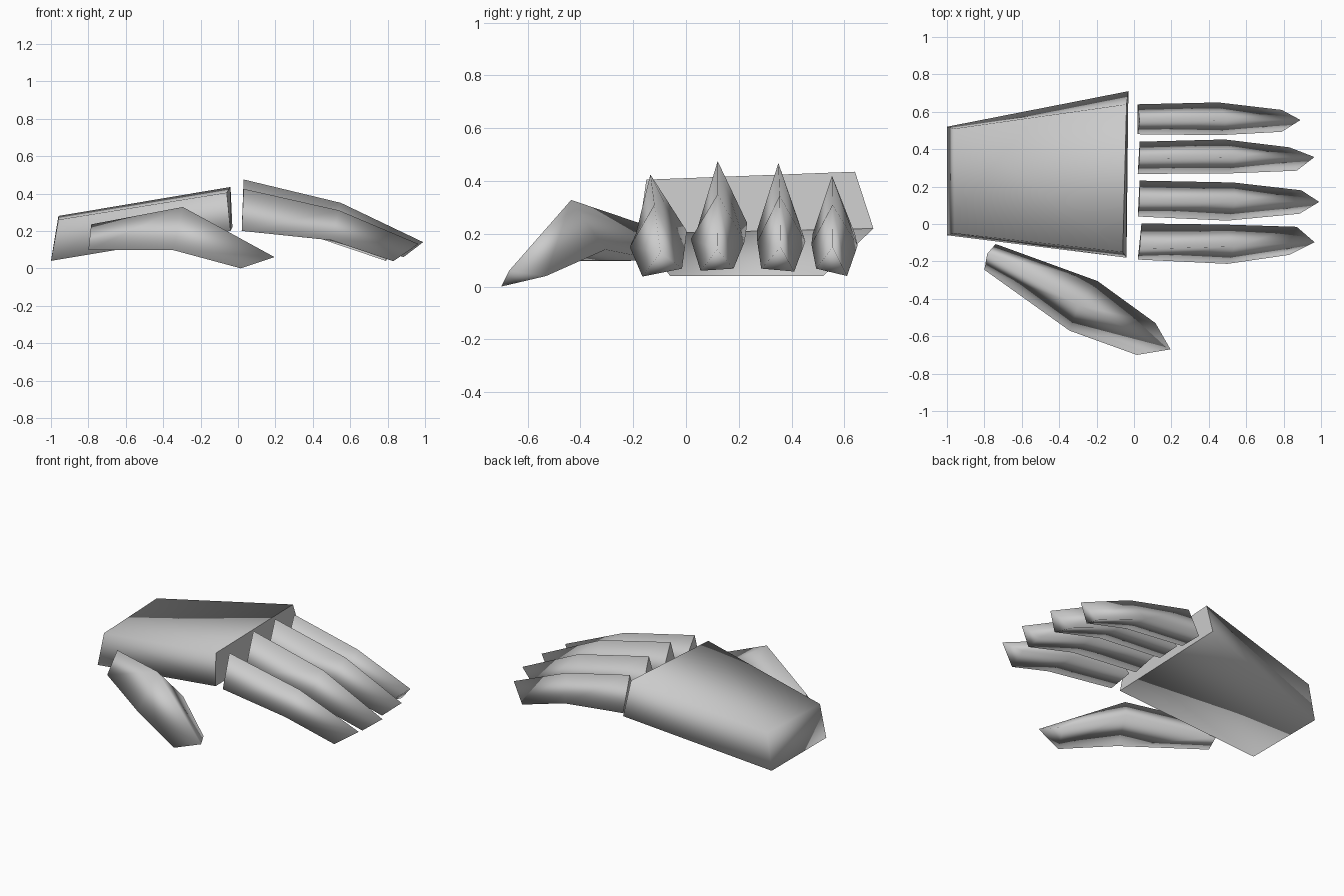
import bpy
import bmesh

cube = bpy.data.objects.get("Cube")
if cube:
    bpy.data.objects.remove(cube, do_unlink=True)

grey = bpy.data.materials.new("plain grey")
grey.use_nodes = True
colour = (0.6, 0.6, 0.6, 1)
grey.diffuse_color = colour
grey.node_tree.nodes["Principled BSDF"].inputs["Base Color"].default_value = colour


def loft(name, rings):
    """Skin a row of matching cross-sections, closed by a sharp cap on the first."""
    bm = bmesh.new()
    loops = [[bm.verts.new(p) for p in ring] for ring in rings]
    n = len(loops[0])
    for a, b in zip(loops, loops[1:]):
        for i in range(n):
            j = (i + 1) % n
            bm.faces.new((a[i], a[j], b[j], b[i]))
    bm.faces.new(loops[-1])
    cap = bm.faces.new(loops[0][::-1])
    bmesh.ops.recalc_face_normals(bm, faces=bm.faces[:])
    for f in bm.faces:
        f.smooth = True
    for e in cap.edges:
        e.smooth = False
    mesh = bpy.data.meshes.new(name)
    bm.to_mesh(mesh)
    bm.free()
    mesh.materials.append(grey)
    obj = bpy.data.objects.new(name, mesh)
    bpy.context.collection.objects.link(obj)


# Palm: a tapered block from knuckles to wrist
loft("palm", [
    [(-.06, -.15, .405), (-.04, .64, .435), (-.03, .71, .22), (-.04, -.18, .2)],
    [(-.96, -.05, .26), (-.96, .51, .28), (-1, .52, .04), (-1, -.06, .04)],
])


def finger(name, ridge, outer, inner):
    """Three-sided finger: ridge, outer (+y) and inner (-y) edges, base to tip."""
    loft(name, list(zip(ridge, outer, inner)))


finger("index_finger",
       [(.03, -.135, .425), (.54, -.12, .31), (.965, -.097, .13)],
       [(.04, .003, .21), (.48, -.003, .16), (.87, -.015, .068)],
       [(.02, -.19, .2), (.5, -.213, .15), (.83, -.165, .038)])
finger("middle_finger",
       [(.03, .12, .475), (.55, .12, .35), (.99, .118, .14)],
       [(.03, .232, .24), (.53, .222, .17), (.895, .18, .068)],
       [(.02, .04, .21), (.5, .018, .18), (.885, .055, .06)])
finger("ring_finger",
       [(.03, .35, .468), (.55, .355, .345), (.965, .358, .15)],
       [(.03, .44, .21), (.485, .452, .17), (.83, .41, .057)],
       [(.02, .268, .21), (.5, .27, .17), (.87, .285, .068)])
finger("little_finger",
       [(.03, .553, .42), (.5, .555, .31), (.89, .556, .15)],
       [(.02, .64, .2), (.45, .65, .155), (.79, .61, .04)],
       [(.02, .48, .2), (.46, .475, .16), (.79, .493, .068)])
finger("thumb",
       [(-.785, -.16, .235), (-.295, -.435, .328), (.195, -.67, .06)],
       [(-.74, -.107, .1), (-.195, -.305, .14), (.115, -.53, .04)],
       [(-.8, -.245, .097), (-.345, -.57, .097), (.015, -.7, 0)])
